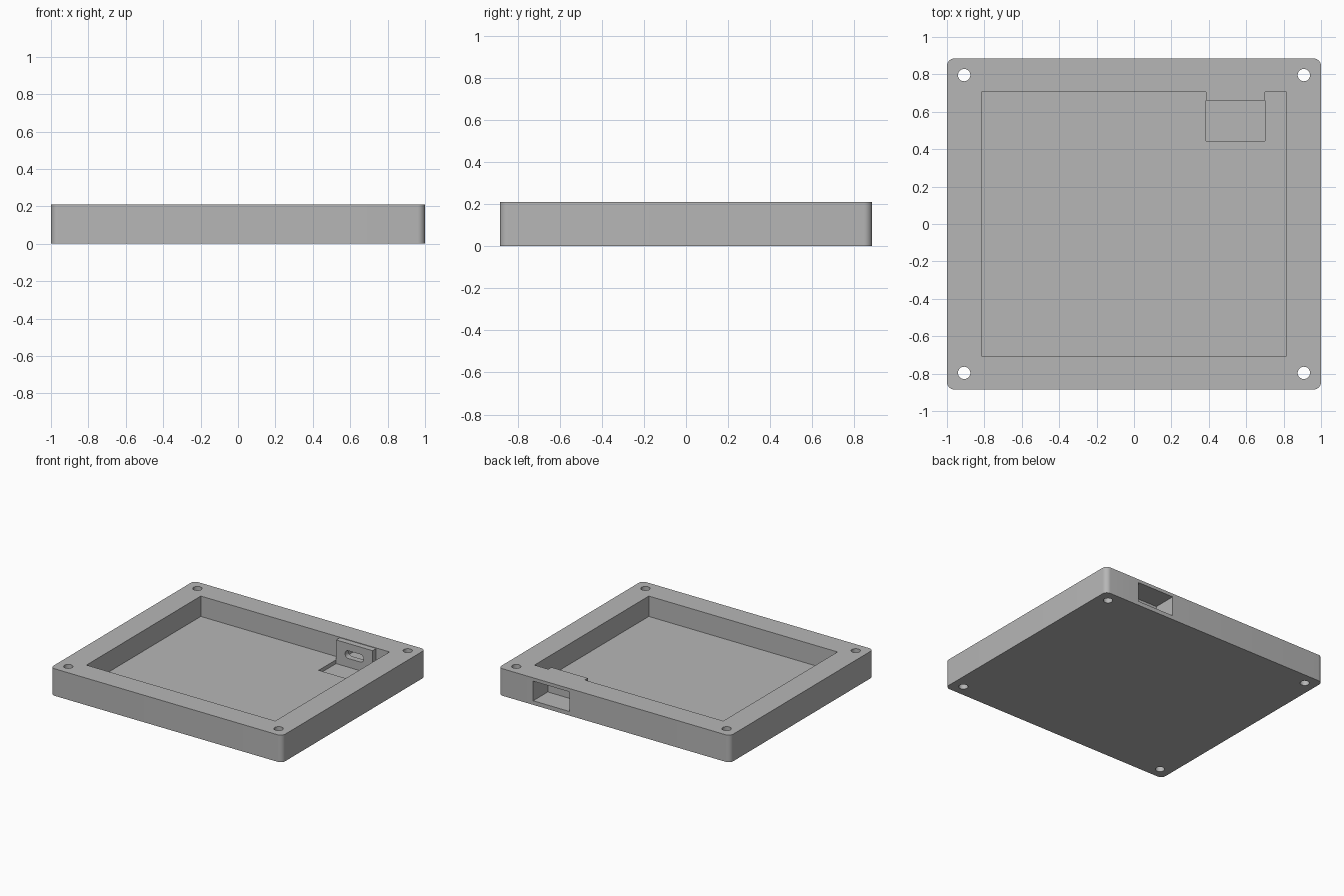
import bpy, bmesh, math
from mathutils import Matrix, Vector

old = bpy.data.objects.get("Cube")
if old:
    bpy.data.objects.remove(old, do_unlink=True)

grey = bpy.data.materials.new("plain grey")
grey.use_nodes = True
colour = (0.47, 0.47, 0.47, 1)
grey.diffuse_color = colour
grey.node_tree.nodes["Principled BSDF"].inputs["Base Color"].default_value = colour


def finish(name, bm):
    bmesh.ops.recalc_face_normals(bm, faces=bm.faces)
    mesh = bpy.data.meshes.new(name)
    bm.to_mesh(mesh)
    bm.free()
    mesh.materials.append(grey)
    obj = bpy.data.objects.new(name, mesh)
    bpy.context.collection.objects.link(obj)
    return obj


def rounded_prism(name, width, depth, height, radius, steps=8):
    """Rounded rectangle centred in x and y, extruded up from z = 0."""
    bm = bmesh.new()
    verts = []
    for quarter, (sx, sy) in enumerate([(1, 1), (-1, 1), (-1, -1), (1, -1)]):
        for i in range(steps + 1):
            a = (quarter + i / steps) * math.pi / 2
            verts.append(bm.verts.new((sx * (width / 2 - radius) + radius * math.cos(a),
                                       sy * (depth / 2 - radius) + radius * math.sin(a), 0)))
    face = bm.faces.new(verts)
    top = bmesh.ops.extrude_face_region(bm, geom=[face])["geom"]
    bmesh.ops.translate(bm, vec=(0, 0, height),
                        verts=[v for v in top if isinstance(v, bmesh.types.BMVert)])
    return finish(name, bm)


def box(name, low, high):
    low, high = Vector(low), Vector(high)
    bm = bmesh.new()
    bmesh.ops.create_cube(bm, size=1, matrix=Matrix.Translation((low + high) / 2)
                          @ Matrix.Diagonal((*(high - low), 1)))
    return finish(name, bm)


def hole(x, y):
    bm = bmesh.new()
    bmesh.ops.create_cone(bm, cap_ends=True, segments=32, radius1=0.033, radius2=0.033,
                          depth=1, matrix=Matrix.Translation((x, y, 0)))
    return finish("screw_hole_cutter", bm)


def cut(target, cutters):
    bpy.context.view_layer.objects.active = target
    for cutter in cutters:
        mod = target.modifiers.new("cut", "BOOLEAN")
        mod.operation = "DIFFERENCE"
        mod.solver = "EXACT"
        mod.object = cutter
        bpy.ops.object.modifier_apply(modifier=mod.name)
        bpy.data.objects.remove(cutter, do_unlink=True)


def smooth(obj):
    bpy.ops.object.select_all(action="DESELECT")
    obj.select_set(True)
    bpy.context.view_layer.objects.active = obj
    bpy.ops.object.shade_smooth_by_angle(angle=math.radians(30))


# Shared port position
left, right = 0.385, 0.70
wall_y = 0.705

# Tray body: pocket, floor recess, rear port opening and corner screw holes
tray = rounded_prism("tray_body", 2, 1.77, 0.211, 0.04)
cut(tray, [
    box("pocket_cutter", (-0.815, -wall_y, 0.052), (0.815, wall_y, 0.5)),
    box("recess_cutter", (left, 0.445, 0.022), (right, wall_y, 0.1)),
    box("port_cutter", (left, wall_y - 0.02, 0.032), (right, 1, 0.185)),
    *[hole(sx * 0.908, sy * 0.796) for sx in (-1, 1) for sy in (-1, 1)],
])
smooth(tray)

# Upright port plate with a rounded slot
plate = box("port_plate", (left, 0.66, 0.022), (right, wall_y, 0.207))
slot = rounded_prism("slot_cutter", 0.16, 0.06, 0.3, 0.028)
slot.data.transform(Matrix.Translation(((left + right) / 2, 0.8, 0.12))
                    @ Matrix.Rotation(math.pi / 2, 4, "X"))
cut(plate, [slot])
smooth(plate)
